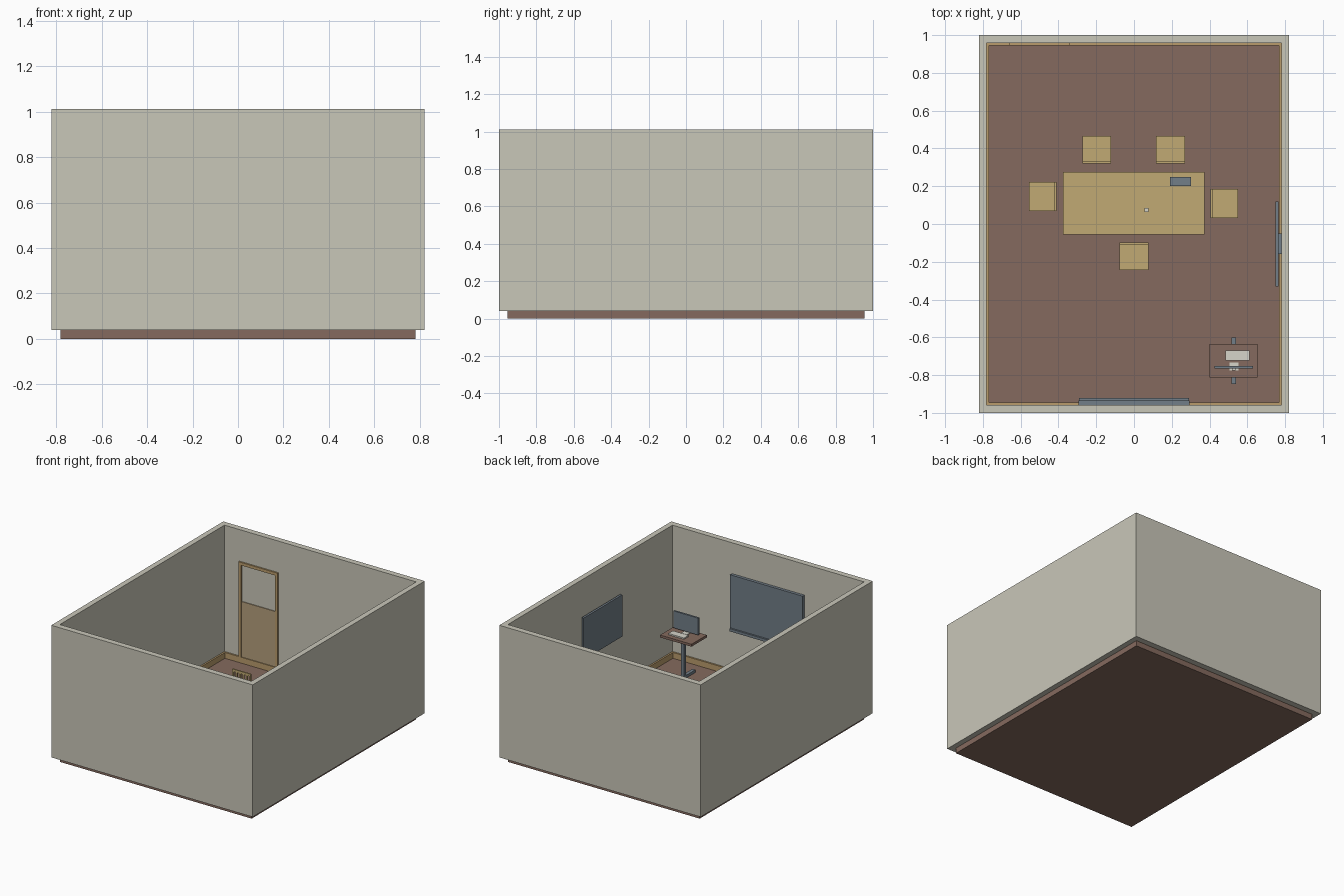
import bpy, bmesh
from math import radians
from mathutils import Matrix, Vector

if "Cube" in bpy.data.objects:
    bpy.data.objects.remove(bpy.data.objects["Cube"])


def material(name, rgb):
    m = bpy.data.materials.new(name)
    m.use_nodes = True
    lin = [((c / 255 + 0.055) / 1.055) ** 2.4 for c in rgb] + [1]
    m.diffuse_color = lin
    m.node_tree.nodes["Principled BSDF"].inputs["Base Color"].default_value = lin
    return m


PLASTER = material("plaster", (201, 199, 185))
BROWN = material("brown_floor", (133, 106, 94))
WOOD = material("light_wood", (193, 170, 115))
TRIM = material("trim_wood", (186, 156, 108))
PANEL = material("door_panel", (182, 159, 125))
SLATE = material("slate", (114, 126, 136))
WHITE = material("off_white", (214, 213, 202))


def finish(name, bm, mat):
    bmesh.ops.recalc_face_normals(bm, faces=bm.faces)
    mesh = bpy.data.meshes.new(name)
    bm.to_mesh(mesh)
    bm.free()
    mesh.materials.append(mat)
    ob = bpy.data.objects.new(name, mesh)
    bpy.context.collection.objects.link(ob)
    return ob


def boxes(name, mat, spans, place=Matrix()):
    """One object from boxes, each given as (x0, x1), (y0, y1), (z0, z1)."""
    bm = bmesh.new()
    for span in spans:
        mid = Vector([(a + b) / 2 for a, b in span])
        size = Vector([b - a for a, b in span])
        bmesh.ops.create_cube(bm, size=1, matrix=place @ Matrix.Translation(mid) @ Matrix.Diagonal(size.to_4d()))
    return finish(name, bm, mat)


def ring(name, mat, outer, inner, z0, z1):
    """Rectangular band with an open middle."""
    bm = bmesh.new()
    loops = []
    for (hx, hy), z in ((outer, z0), (outer, z1), (inner, z1), (inner, z0)):
        corners = ((-hx, -hy), (hx, -hy), (hx, hy), (-hx, hy))
        loops.append([bm.verts.new((x, y, z)) for x, y in corners])
    for k in range(4):
        a, b = loops[k], loops[(k + 1) % 4]
        for i in range(4):
            j = (i + 1) % 4
            bm.faces.new((a[i], a[j], b[j], b[i]))
    return finish(name, bm, mat)


def legs(hx, hy, t, z0, z1):
    """Spans of four square legs set inside a rectangle."""
    pairs = lambda h: ((-h, -h + t), (h - t, h))
    return [(xs, ys, (z0, z1)) for xs in pairs(hx) for ys in pairs(hy)]


FLOOR = 0.04
DESK = 0.36
TABLE = 0.30

# Room shell
boxes("floor", BROWN, [((-0.78, 0.78), (-0.955, 0.955), (0, FLOOR))])
ring("walls", PLASTER, (0.82, 1.0), (0.78, 0.957), FLOOR, 1.012)
ring("skirting", TRIM, (0.78, 0.957), (0.768, 0.945), FLOOR, 0.083)

# Door on the back wall
L, R, TOP, W = -0.66, -0.34, 0.78, 0.022
boxes("door_frame", TRIM, [
    ((L, L + W), (0.946, 0.957), (FLOOR, TOP)),
    ((R - W, R), (0.946, 0.957), (FLOOR, TOP)),
    ((L + W, R - W), (0.946, 0.957), (TOP - W, TOP))])
boxes("door_lower_panel", PANEL, [((L + W, R - W), (0.951, 0.957), (FLOOR, 0.49))])

# Wall screens
boxes("front_wall_screen", SLATE, [
    ((-0.295, 0.295), (-0.957, -0.935), (0.375, 0.785)),
    ((-0.29, 0.29), (-0.935, -0.922), (0.375, 0.395))])
boxes("side_wall_screen", SLATE, [((0.75, 0.766), (-0.33, 0.118), (0.44, 0.747))])
boxes("side_screen_mount", SLATE, [((0.766, 0.78), (-0.16, -0.05), (0.54, 0.65))])

# Meeting table
spot = Matrix.Translation((0, 0.11, 0))
boxes("table_top", WOOD, [((-0.375, 0.372), (-0.165, 0.165), (TABLE - 0.02, TABLE))], spot)
boxes("table_legs", WOOD, legs(0.35, 0.14, 0.025, FLOOR, TABLE - 0.02), spot)
boxes("table_device", SLATE, [((0.19, 0.302), (0.2, 0.25), (TABLE, TABLE + 0.02))])
boxes("table_small_cube", WHITE, [((0.056, 0.078), (0.063, 0.086), (TABLE, TABLE + 0.02))])


# Chairs with slatted backs; the back is on local -y
def chair(name, x, y, turn):
    place = Matrix.Translation((x, y, 0)) @ Matrix.Rotation(radians(turn), 4, "Z")
    h, d, seat, top = 0.076, 0.072, 0.2, 0.333
    boxes(name + "_seat", WOOD, [((-h, h), (-d, d), (seat - 0.015, seat))], place)
    boxes(name + "_legs", WOOD, legs(h, d, 0.014, FLOOR, seat - 0.015), place)
    ys = (-d, -d + 0.01)
    back = [((-h, h), ys, (top - 0.018, top))]
    for i in range(6):
        cx = -h + 0.006 + i * (2 * h - 0.012) / 5
        back.append(((cx - 0.006, cx + 0.006), ys, (seat, top - 0.018)))
    boxes(name + "_back", WOOD, back, place)


chair("back_right_chair", -0.197, 0.393, 0)
chair("back_left_chair", 0.193, 0.393, 0)
chair("front_chair", 0, -0.171, 180)
chair("right_chair", -0.483, 0.146, 90)
chair("left_chair", 0.478, 0.109, -90)

# Standing desk in the corner
boxes("desk_top", BROWN, [((0.4, 0.655), (-0.813, -0.635), (DESK - 0.018, DESK))])
boxes("desk_stand", SLATE, [
    ((0.517, 0.541), (-0.737, -0.713), (FLOOR, DESK - 0.018)),
    ((0.517, 0.541), (-0.848, -0.602), (FLOOR, FLOOR + 0.02))])
boxes("monitor", SLATE, [((0.427, 0.629), (-0.766, -0.752), (0.375, 0.5))])
boxes("monitor_stand", WHITE, [
    ((0.505, 0.552), (-0.776, -0.732), (DESK, DESK + 0.006)),
    ((0.52, 0.538), (-0.776, -0.766), (DESK, 0.43))])
boxes("keyboard", WHITE, [((0.485, 0.612), (-0.722, -0.67), (DESK, DESK + 0.01))])
